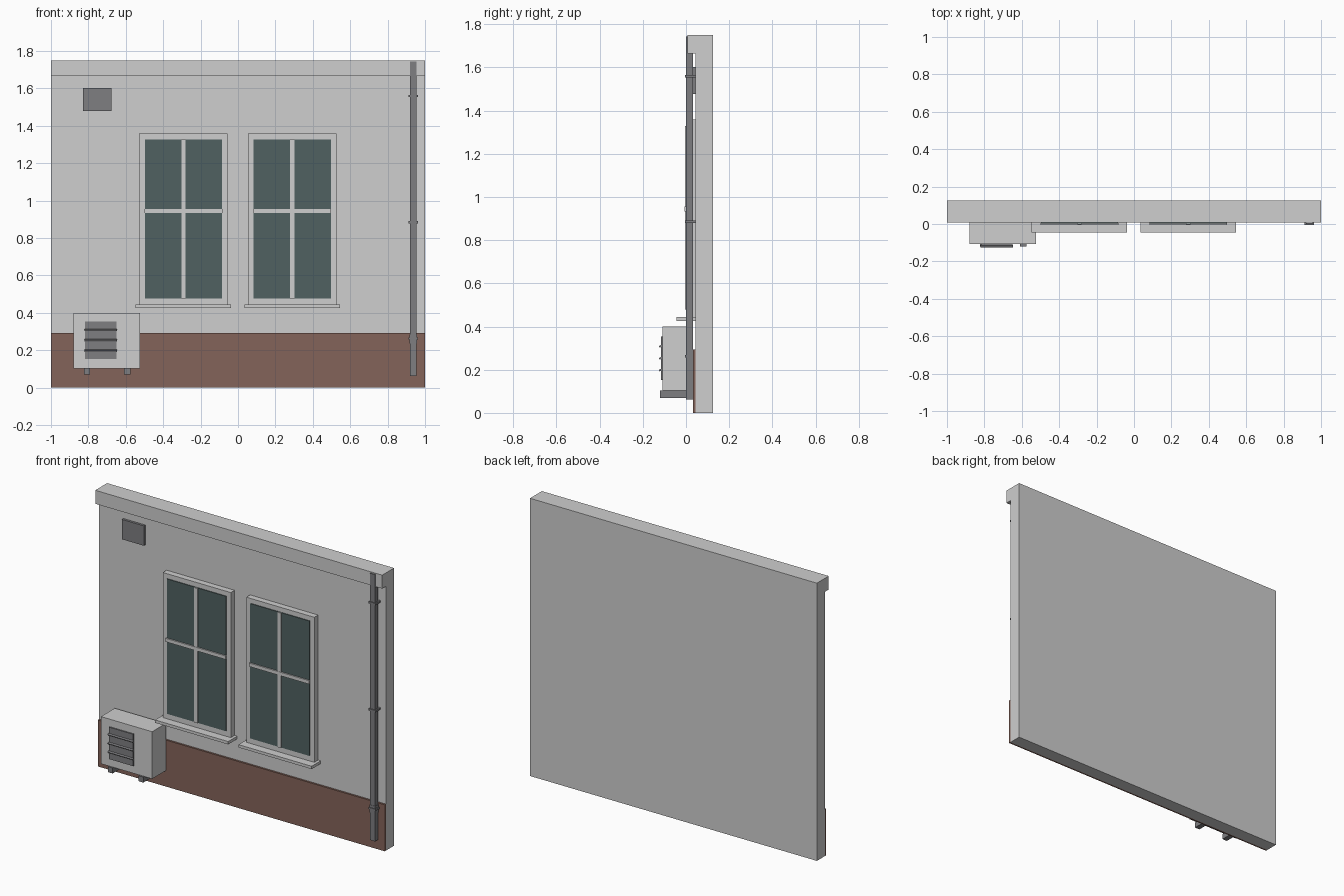
import bpy
import bmesh
from math import radians
from mathutils import Matrix

cube = bpy.data.objects.get("Cube")
if cube:
    bpy.data.objects.remove(cube, do_unlink=True)


def material(name, rgb):
    m = bpy.data.materials.new(name)
    m.use_nodes = True
    m.diffuse_color = (*rgb, 1)
    m.node_tree.nodes["Principled BSDF"].inputs["Base Color"].default_value = (*rgb, 1)
    return m


WHITE = material("plaster white", (0.62, 0.62, 0.62))
GREY = material("metal grey", (0.21, 0.21, 0.22))
BROWN = material("plinth brown", (0.23, 0.125, 0.10))
GLASS = material("dark glass", (0.08, 0.12, 0.12))


def box(name, x, y, z, mat, tilt=0):
    """Box from (min, max) ranges, optionally tilted about its long x axis."""
    size = [b - a for a, b in (x, y, z)]
    bm = bmesh.new()
    bmesh.ops.create_cube(bm, size=1, matrix=Matrix.Diagonal((*size, 1)))
    me = bpy.data.meshes.new(name)
    bm.to_mesh(me)
    bm.free()
    me.materials.append(mat)
    ob = bpy.data.objects.new(name, me)
    ob.location = [(a + b) / 2 for a, b in (x, y, z)]
    ob.rotation_euler.x = radians(tilt)
    bpy.context.collection.objects.link(ob)
    return ob


# Wall, cornice and plinth
WALL = 0.045
box("wall", (-1, 1), (WALL, 0.125), (0, 1.75), WHITE)
box("cornice", (-1, 1), (0.007, WALL), (1.665, 1.75), WHITE)
box("plinth", (-1, 1), (0.033, WALL), (0, 0.293), BROWN)

# Windows
for side, cx in (("right", -0.292), ("left", 0.29)):
    def part(name, half, y, z, mat):
        box(f"{side}_window_{name}", (cx - half, cx + half), y, z, mat)

    part("frame", 0.237, (0.007, WALL), (0.44, 1.358), WHITE)
    part("glass", 0.206, (0.002, 0.008), (0.478, 1.328), GLASS)
    part("upright_bar", 0.011, (-0.004, 0.005), (0.478, 1.328), WHITE)
    part("cross_bar", 0.208, (-0.006, 0.005), (0.934, 0.956), WHITE)
    part("sill", 0.255, (-0.045, WALL), (0.426, 0.444), WHITE)

# Wall vent
box("wall_vent", (-0.83, -0.677), (0.03, WALL), (1.478, 1.603), GREY)

# Air conditioner
box("cooler_body", (-0.88, -0.523), (-0.108, 0.03), (0.103, 0.4), WHITE)
box("cooler_grille", (-0.819, -0.65), (-0.116, -0.1), (0.152, 0.353), GREY)
for i in range(3):
    z = 0.198 + 0.055 * i
    box(f"grille_slat_{i + 1}", (-0.821, -0.648), (-0.125, -0.113), (z - 0.004, z + 0.004), GREY, 25)
for i, x in enumerate((-0.807, -0.593)):
    box(f"cooler_bracket_{i + 1}", (x - 0.017, x + 0.017), (-0.12, 0.04), (0.07, 0.104), GREY)

# Downpipe
PX = 0.937
box("downpipe", (PX - 0.017, PX + 0.017), (0.001, 0.032), (0.062, 1.743), GREY)
for i, z in enumerate((0.263, 0.885, 1.56)):
    box(f"pipe_clamp_{i + 1}", (PX - 0.025, PX + 0.025), (-0.005, WALL), (z - 0.006, z + 0.006), GREY)
box("pipe_collar", (PX - 0.02, PX + 0.02), (-0.001, 0.034), (0.235, 0.285), GREY)
